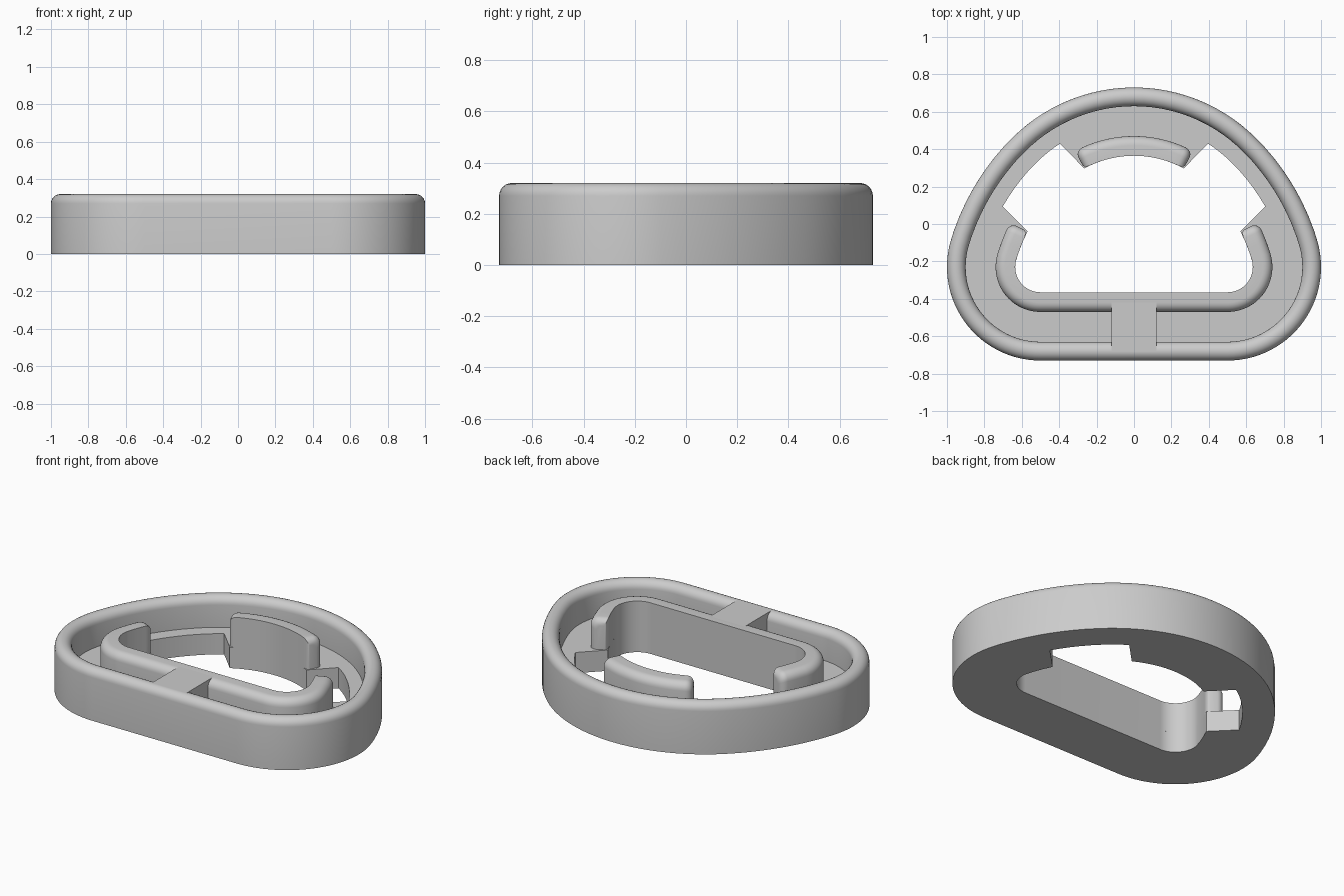
import bpy, bmesh
from math import sin, cos, radians, pi

if "Cube" in bpy.data.objects:
    bpy.data.objects.remove(bpy.data.objects["Cube"], do_unlink=True)

HEIGHT, FLOOR, ROUND = 0.32, 0.13, 0.05
WALL, CLIP_OUT, HOLE, SLOT = 0.10, 0.26, 0.365, 0.185

grey = bpy.data.materials.new("plain_grey")
grey.use_nodes = True
grey.diffuse_color = (0.6, 0.6, 0.6, 1)
grey.node_tree.nodes["Principled BSDF"].inputs["Base Color"].default_value = (0.6, 0.6, 0.6, 1)


def lin(a, b, n):
    return [a + (b - a) * i / (n - 1) for i in range(n)]


def plan(angle, inset, side):
    """Point on the egg outline (three tangent arcs), by normal angle and inset."""
    if angle < 17:
        cx, cy, r = 0.5, -0.23, 0.5
    elif angle < 45:
        cx, cy, r = -0.276, -0.467, 1.312
    else:
        cx, cy, r = 0, -0.19, 0.92
    a = radians(angle)
    return side * (cx + (r - inset) * cos(a)), cy + (r - inset) * sin(a)


def finish(bm, name):
    bmesh.ops.recalc_face_normals(bm, faces=bm.faces)
    mesh = bpy.data.meshes.new(name)
    bm.to_mesh(mesh)
    bm.free()
    mesh.materials.append(grey)
    obj = bpy.data.objects.new(name, mesh)
    bpy.context.collection.objects.link(obj)
    bpy.ops.object.select_all(action="DESELECT")
    obj.select_set(True)
    bpy.context.view_layer.objects.active = obj
    bpy.ops.object.shade_smooth_by_angle(angle=radians(30))
    return obj


def sweep(name, stations, closed):
    """Skin a row of sections; each station is (angle, side, [(inset, z), ...])."""
    bm = bmesh.new()
    rings = [[bm.verts.new((*plan(a, d, s), z)) for d, z in section]
             for a, s, section in stations]
    n = len(rings[0])
    for i in range(len(rings) - (0 if closed else 1)):
        p, q = rings[i], rings[(i + 1) % len(rings)]
        for j in range(n):
            k = (j + 1) % n
            bm.faces.new((p[j], p[k], q[k], q[j]))
    if not closed:
        bm.faces.new(rings[0])
        bm.faces.new(rings[-1])
    return finish(bm, name)


# Tray: round-topped outer wall with a floor, opened by a hole with two slots
def tray_section(hole):
    rim = [(ROUND - ROUND * cos(t), HEIGHT - ROUND + ROUND * sin(t)) for t in lin(0, pi, 13)]
    return [(0, 0)] + rim + [(WALL, FLOOR), (hole, FLOOR), (hole, 0)]


half = [(a, HOLE) for a in lin(-90, 0, 24) + lin(4, 26.8, 7)]
half += [(a, SLOT) for a in lin(29.8, 57.4, 10)]
half += [(a, HOLE) for a in lin(61.4, 90, 9)]
tray = [(a, 1, tray_section(d)) for a, d in half]
tray += [(a, -1, tray_section(d)) for a, d in reversed(half[:-1])]
sweep("tray", tray, True)


# Clips: upright lips around the hole, rounded on the outside and at the tips
def clip_section(drop):
    top, out, inner = HEIGHT - drop, CLIP_OUT + drop, HOLE - 0.5 * drop
    r = ROUND - 0.5 * drop
    edge = [(out + r - r * cos(t), top - r + r * sin(t)) for t in lin(pi / 2, 0, 7)]
    return [(inner, FLOOR), (inner, top)] + edge + [(out, FLOOR)]


def clip(name, tip, reach, inner_angles):
    """Half a clip from its rounded tip inwards, then mirrored."""
    ends = [(tip + reach * (1 - cos(t)), 0.04 * (1 - sin(t))) for t in lin(0, pi / 2, 7)]
    row = ends + [(a, 0) for a in inner_angles]
    right = [(a, 1, clip_section(d)) for a, d in row]
    left = [(a, -1, clip_section(d)) for a, d in reversed(row)]
    if inner_angles[-1] == 90:
        left = left[1:]
    sweep(name, right + left, False)


clip("front_clip", 26.8, -2.5, lin(21, -90, 30))
clip("back_clip", 61.4, 4, lin(68, 90, 8))

# Bridge joining the front clip to the outer wall
bm = bmesh.new()
bmesh.ops.create_cube(bm, size=1)
for v in bm.verts:
    v.co.x *= 0.24
    v.co.y = -0.545 + v.co.y * 0.27
    v.co.z = HEIGHT if v.co.z > 0 else FLOOR
finish(bm, "bridge")
